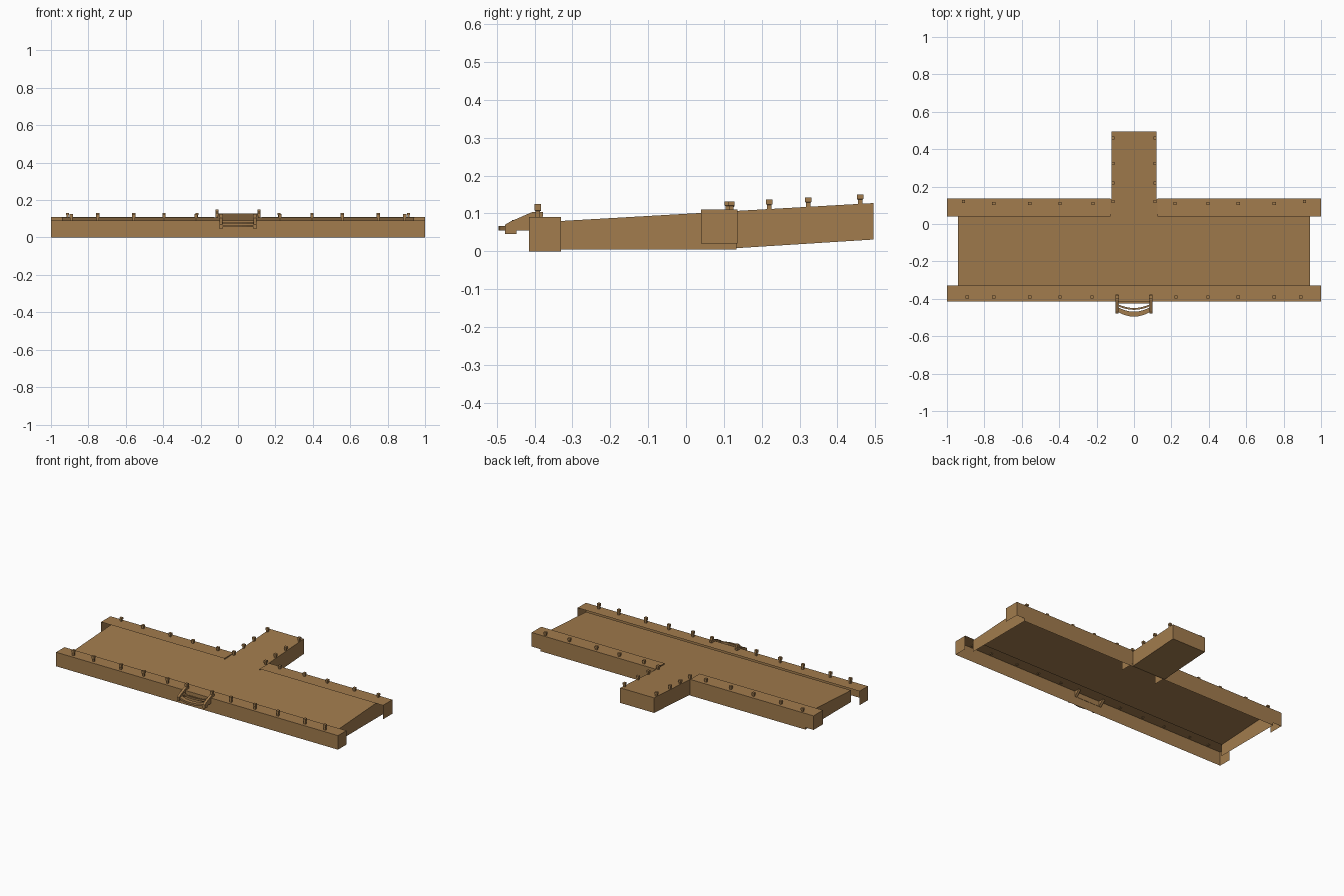
import bpy, bmesh, math

if "Cube" in bpy.data.objects:
    bpy.data.objects.remove(bpy.data.objects["Cube"])

wood = bpy.data.materials.new("brown_wood")
wood.diffuse_color = (0.36, 0.20, 0.075, 1)
wood.use_nodes = True
wood.node_tree.nodes["Principled BSDF"].inputs["Base Color"].default_value = wood.diffuse_color


def finish(name, bm):
    mesh = bpy.data.meshes.new(name)
    bm.to_mesh(mesh)
    bm.free()
    mesh.materials.append(wood)
    obj = bpy.data.objects.new(name, mesh)
    bpy.context.collection.objects.link(obj)
    return obj


def prism(name, profile, x0, x1, open_edges=()):
    """Counter-clockwise (y, z) profile run along x; listed edges stay open."""
    bm = bmesh.new()
    a = [bm.verts.new((x0, y, z)) for y, z in profile]
    b = [bm.verts.new((x1, y, z)) for y, z in profile]
    n = len(profile)
    for i in range(n):
        if i not in open_edges:
            j = (i + 1) % n
            bm.faces.new((a[i], b[i], b[j], a[j])[::-1])
    bm.faces.new(a[::-1])
    bm.faces.new(b)
    # walls that run along x face away from the profile's inside
    for f in bm.faces:
        f.normal_update()
    cy = sum(p[0] for p in profile) / n
    cz = sum(p[1] for p in profile) / n
    for f in bm.faces:
        c = f.calc_center_median()
        d = f.normal.x * (c.x - (x0 + x1) / 2) + f.normal.y * (c.y - cy) + f.normal.z * (c.z - cz)
        if d < 0 and (n == 4 or abs(f.normal.x) > 0.5):
            f.normal_flip()
    if n != 4:
        bmesh.ops.recalc_face_normals(bm, faces=bm.faces[:])
    return finish(name, bm)


def box_profile(y0, y1, z0, z1):
    return [(y0, z0), (y1, z0), (y1, z1), (y0, z1)]


def deck_height(y):
    return 0.08 + (y + 0.33) * 0.0573


# Sloped main deck, open underneath
prism("main_deck", [(-0.33, 0.005), (0.133, 0.005), (0.133, deck_height(0.133)),
                    (-0.33, 0.08)], -0.94, 0.94, (0, 3))

# Walkway running back
prism("walkway", [(0.13, 0.008), (0.495, 0.031), (0.495, deck_height(0.495)),
                  (0.13, deck_height(0.13))], -0.12, 0.12)

# Edge beams, open on the underside and inner side
prism("front_beam", box_profile(-0.415, -0.33, 0, 0.09), -1, 1, (0, 1))
prism("back_beam_right", box_profile(0.04, 0.136, 0.02, 0.11), 0.125, 1, (0, 3))
prism("back_beam_left", box_profile(0.04, 0.136, 0.02, 0.11), -1, -0.125, (0, 3))


# Mooring posts: stem with a wider cap
def post(x, y, z, h):
    bm = bmesh.new()
    rings = []
    for r, t in ((0.006, -0.004), (0.006, h * 0.45), (0.0085, h * 0.5), (0.0085, h)):
        rings.append([bm.verts.new((x + sx * r, y + sy * r, z + t))
                      for sx, sy in ((-1, -1), (1, -1), (1, 1), (-1, 1))])
    for lo, hi in zip(rings, rings[1:]):
        for i in range(4):
            j = (i + 1) % 4
            bm.faces.new((lo[i], lo[j], hi[j], hi[i]))
    bm.faces.new(rings[-1])
    finish("mooring_post", bm)


for s in (-1, 1):
    for x in (0.225, 0.395, 0.557, 0.75, 0.892):
        post(s * x, -0.391, 0.09, 0.035)
    for x, y in ((0.22, 0.11), (0.395, 0.11), (0.557, 0.11), (0.75, 0.11), (0.912, 0.12)):
        post(s * x, y, 0.11, 0.022)
    for y in (0.12, 0.22, 0.323, 0.46):
        post(s * 0.113, y, deck_height(y), 0.025)
    post(s * 0.09, -0.391, 0.09, 0.035)

# Boarding step: two side brackets
for s in (-1, 1):
    prism("step_bracket", [(-0.478, 0.045), (-0.448, 0.045), (-0.448, 0.055), (-0.414, 0.055),
                           (-0.378, 0.092), (-0.378, 0.104), (-0.405, 0.104), (-0.465, 0.078),
                           (-0.478, 0.07)],
          s * 0.091 - 0.008, s * 0.091 + 0.008)


# Curved treads between the brackets
def tread(name, y, bulge, depth, z0, z1, steps=8):
    bm = bmesh.new()
    rings = []
    for i in range(steps + 1):
        t = -1 + 2 * i / steps
        front = y - bulge * (1 - t * t)
        rings.append([bm.verts.new((0.09 * t, yy, zz)) for yy, zz in
                      ((front, z0), (front + depth, z0), (front + depth, z1), (front, z1))])
    for a, b in zip(rings, rings[1:]):
        for i in range(4):
            j = (i + 1) % 4
            bm.faces.new((a[i], a[j], b[j], b[i]))
    bm.faces.new(rings[0])
    bm.faces.new(rings[-1])
    bmesh.ops.recalc_face_normals(bm, faces=bm.faces[:])
    finish(name, bm)


tread("lower_tread", -0.468, 0.027, 0.026, 0.055, 0.067)
tread("upper_tread", -0.437, 0.022, 0.01, 0.072, 0.083)
prism("step_rail", box_profile(-0.425, -0.413, 0.055, 0.067), -0.09, 0.09)
